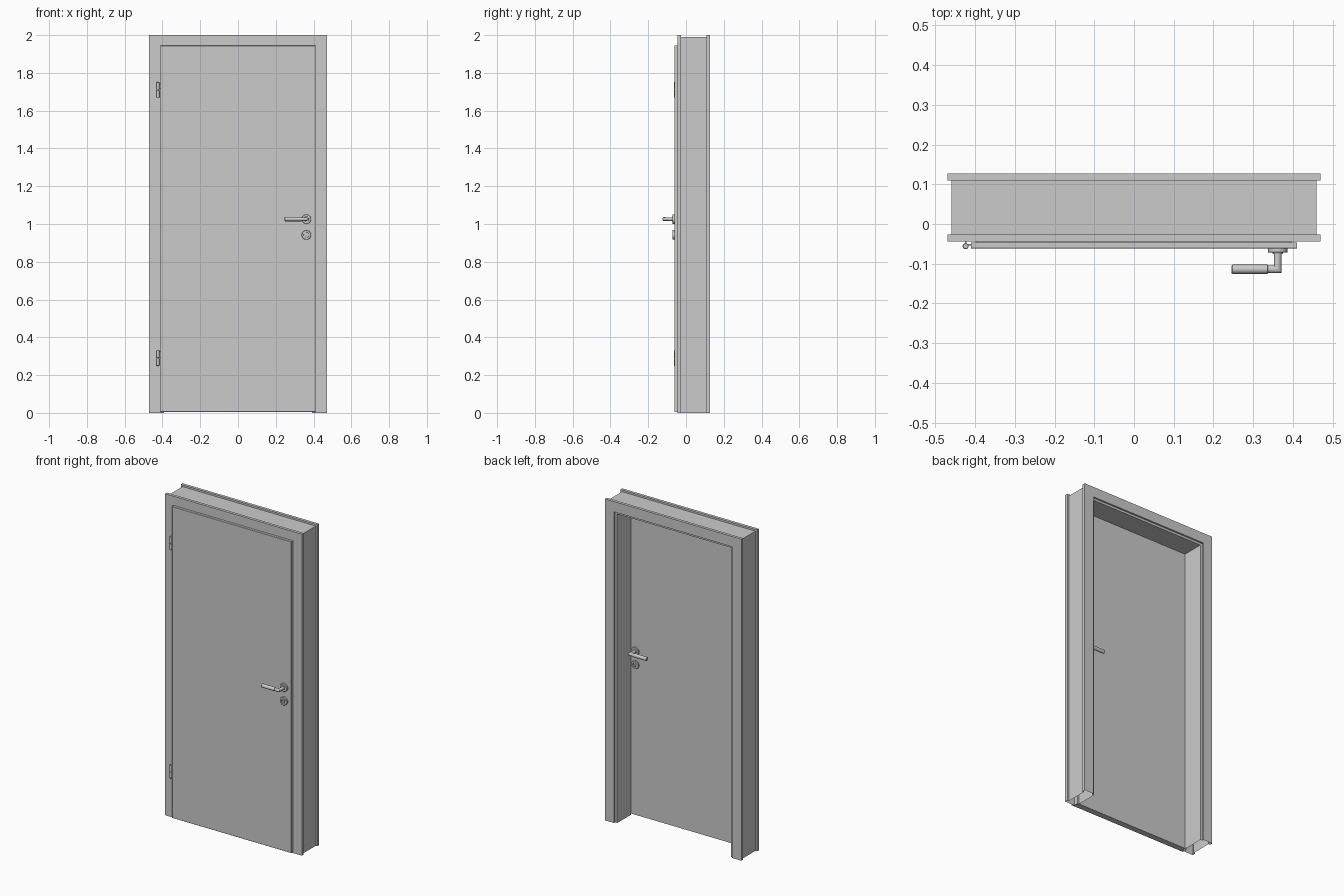
import bpy, bmesh, math
from mathutils import Vector

if "Cube" in bpy.data.objects:
    bpy.data.objects.remove(bpy.data.objects["Cube"])

W, H = 0.47, 2.0            # half width and height of the frame
FRONT, BACK = -0.062, -0.022  # door leaf faces
MID = (FRONT + BACK) / 2


def finish(name, bm, smooth=False):
    bmesh.ops.recalc_face_normals(bm, faces=bm.faces)
    me = bpy.data.meshes.new(name)
    bm.to_mesh(me)
    bm.free()
    ob = bpy.data.objects.new(name, me)
    bpy.context.collection.objects.link(ob)
    if smooth:
        bpy.ops.object.select_all(action='DESELECT')
        ob.select_set(True)
        bpy.context.view_layer.objects.active = ob
        bpy.ops.object.shade_smooth_by_angle(angle=math.radians(35))
    return ob


def sweep_frame(name, profile):
    """Sweep an (inset, y) profile around the two jambs and the head, mitred."""
    bm = bmesh.new()
    rings = []
    for e, y in profile:
        x, z = W - e, H - e
        rings.append([bm.verts.new(p) for p in
                      ((-x, y, 0), (-x, y, z), (x, y, z), (x, y, 0))])
    for a, b in zip(rings, rings[1:] + rings[:1]):
        for i in range(3):
            bm.faces.new((a[i], a[i + 1], b[i + 1], b[i]))
    return finish(name, bm)


def add_box(bm, lo, hi):
    verts = bmesh.ops.create_cube(bm, size=1)['verts']
    for v in verts:
        v.co = Vector([lo[i] + (v.co[i] + 0.5) * (hi[i] - lo[i]) for i in range(3)])
    return verts


def add_lathe(bm, origin, axis, profile, seg=32):
    """Revolve (distance, radius) pairs about an axis; ends are capped."""
    q = Vector((0, 0, 1)).rotation_difference(Vector(axis))
    rings = []
    for d, r in profile:
        rings.append([bm.verts.new(Vector(origin) + q @ Vector(
            (r * math.cos(2 * math.pi * i / seg), r * math.sin(2 * math.pi * i / seg), d)))
            for i in range(seg)])
    for a, b in zip(rings, rings[1:]):
        for i in range(seg):
            j = (i + 1) % seg
            bm.faces.new((a[i], a[j], b[j], b[i]))
    bm.faces.new(rings[0])
    bm.faces.new(rings[-1])


def mirror_to_back(ob):
    """Repeat front hardware on the back face of the leaf."""
    pivot = bpy.data.objects.get("leaf_centre")
    if not pivot:
        pivot = bpy.data.objects.new("leaf_centre", None)
        pivot.location = (0, MID, 0)
        pivot.hide_render = True
        bpy.context.collection.objects.link(pivot)
        bpy.context.view_layer.update()
    m = ob.modifiers.new("both_sides", 'MIRROR')
    m.use_axis = (False, True, False)
    m.mirror_object = pivot
    m.use_mirror_merge = False


# Hollow door frame: front casing, rebate, lining, back casing
sweep_frame("door_frame", [
    (0, -0.044), (0.067, -0.044), (0.067, -0.017), (0.078, -0.017),
    (0.078, 0.116), (0.064, 0.116), (0.064, 0.127), (0, 0.127),
    (0, 0.109), (0.011, 0.109), (0.011, -0.026), (0, -0.026)])

# Seal strip in the rebate
sweep_frame("door_seal", [(0.068, -0.023), (0.076, -0.023),
                          (0.076, -0.017), (0.068, -0.017)])

# Rebated door leaf: body inside the frame plus overlapping front lip
bm = bmesh.new()
add_box(bm, (-0.397, -0.046, 0.006), (0.397, BACK, 1.928))
lip = add_box(bm, (-0.411, FRONT, 0.006), (0.411, -0.046, 1.944))
edges = [e for e in bm.edges if all(v in lip and v.co.y < -0.06 for v in e.verts)]
bmesh.ops.bevel(bm, geom=edges, offset=0.002, segments=1, affect='EDGES')
finish("door_leaf", bm)

# Lock plate on the closing edge
bm = bmesh.new()
add_box(bm, (0.395, -0.042, 0.88), (0.399, -0.027, 1.10))
finish("lock_plate", bm)

# Hinges: two-part barrel with a small leaf
for name, z in (("lower_hinge", 0.29), ("upper_hinge", 1.71)):
    bm = bmesh.new()
    for lo, hi in ((-0.041, -0.001), (0.001, 0.041)):
        add_lathe(bm, (-0.424, -0.056, z), (0, 0, 1),
                  [(lo, 0.006), (lo + 0.0015, 0.0075), (hi - 0.0015, 0.0075), (hi, 0.006)], 20)
    add_lathe(bm, (-0.424, -0.056, z), (0, 0, 1), [(-0.003, 0.0055), (0.003, 0.0055)], 20)
    add_box(bm, (-0.424, -0.054, z + 0.004), (-0.408, -0.050, z + 0.036))
    add_box(bm, (-0.426, -0.054, z - 0.036), (-0.422, -0.042, z - 0.004))
    finish(name, bm, True)

# Lever handle: rose, neck, mitred elbow and thicker grip
HX, HZ, LY = 0.362, 1.026, -0.114
bm = bmesh.new()
add_lathe(bm, (HX, FRONT, HZ), (0, -1, 0),
          [(0, 0.025), (0.0085, 0.025), (0.010, 0.0235), (0.010, 0.0135), (0.013, 0.0125), (0.013, 0.009)])
finish_rose = finish("handle_rose", bm, True)
mirror_to_back(finish_rose)

bm = bmesh.new()
R, seg = 0.0095, 24
rings = [[], [], []]
for i in range(seg):
    c, s = R * math.cos(2 * math.pi * i / seg), R * math.sin(2 * math.pi * i / seg)
    rings[0].append(bm.verts.new((HX + c, FRONT - 0.008, HZ + s)))
    rings[1].append(bm.verts.new((HX + c, LY - c, HZ + s)))
    rings[2].append(bm.verts.new((0.334, LY - c, HZ + s)))
for a, b in zip(rings, rings[1:]):
    for i in range(seg):
        j = (i + 1) % seg
        bm.faces.new((a[i], a[j], b[j], b[i]))
bm.faces.new(rings[0])
bm.faces.new(rings[2])
add_lathe(bm, (0.337, LY, HZ), (-1, 0, 0),
          [(0, 0.010), (0.001, 0.0115), (0.089, 0.0115), (0.091, 0.010)], 24)
mirror_to_back(finish("lever_handle", bm, True))

# Key escutcheon: ring with a recessed centre and a lock cylinder
KZ = 0.942
bm = bmesh.new()
add_lathe(bm, (HX, FRONT, KZ), (0, -1, 0),
          [(0, 0.025), (0.0085, 0.025), (0.010, 0.0235), (0.010, 0.0145), (0.004, 0.0135)])
mirror_to_back(finish("key_escutcheon", bm, True))

bm = bmesh.new()
add_lathe(bm, (HX, FRONT, KZ + 0.004), (0, -1, 0),
          [(0.002, 0.0075), (0.009, 0.0075), (0.009, 0.003), (0.006, 0.003)], 24)
add_box(bm, (HX - 0.0035, FRONT - 0.009, KZ - 0.012), (HX + 0.0035, FRONT, KZ - 0.002))
mirror_to_back(finish("lock_cylinder", bm, True))
